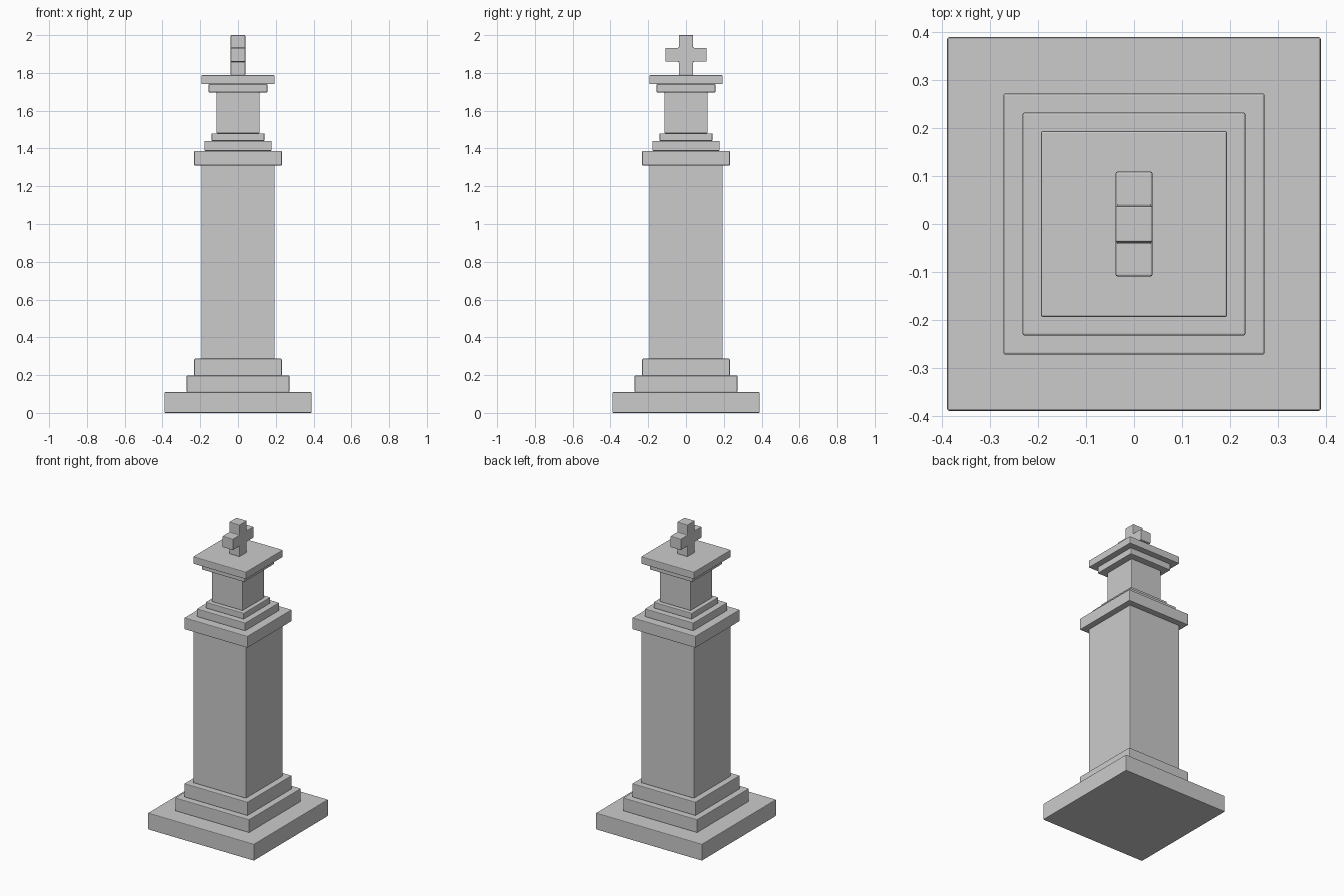
import bpy, bmesh

if "Cube" in bpy.data.objects:
    bpy.data.objects.remove(bpy.data.objects["Cube"])


def finish(obj, width=0.004):
    # small softened edges
    m = obj.modifiers.new("edge_bevel", 'BEVEL')
    m.width = width
    m.segments = 2
    m.limit_method = 'ANGLE'


def block(name, half, z0, z1):
    bpy.ops.mesh.primitive_cube_add(size=1, location=(0, 0, (z0 + z1) / 2))
    o = bpy.context.object
    o.name = name
    o.scale = (2 * half, 2 * half, z1 - z0)
    bpy.ops.object.transform_apply(location=False, rotation=False, scale=True)
    finish(o)


# stacked square courses: name, half width, top height
z = 0.0
for name, half, top in [
    ("base_slab", 0.389, 0.11),
    ("lower_step", 0.272, 0.197),
    ("upper_step", 0.232, 0.287),
    ("shaft", 0.194, 1.31),
    ("shaft_cap", 0.232, 1.387),
    ("neck_lower_step", 0.178, 1.44),
    ("neck_upper_step", 0.14, 1.48),
    ("neck", 0.114, 1.697),
    ("cornice", 0.156, 1.74),
    ("top_slab", 0.194, 1.788),
]:
    block(name, half, z, top)
    z = top

# cross: half outline mirrored in y, extruded along x
w, arm, depth = 0.038, 0.109, 0.0385
right = [(w, z), (w, 1.859), (arm, 1.859), (arm, 1.933), (w, 1.933), (w, 2.0)]
outline = right + [(-y, h) for y, h in reversed(right)]
bm = bmesh.new()
face = bm.faces.new([bm.verts.new((-depth, y, h)) for y, h in outline])
ext = bmesh.ops.extrude_face_region(bm, geom=[face])
verts = [g for g in ext["geom"] if isinstance(g, bmesh.types.BMVert)]
bmesh.ops.translate(bm, verts=verts, vec=(2 * depth, 0, 0))
bmesh.ops.recalc_face_normals(bm, faces=bm.faces)
mesh = bpy.data.meshes.new("cross")
bm.to_mesh(mesh)
bm.free()
cross = bpy.data.objects.new("cross", mesh)
bpy.context.collection.objects.link(cross)
finish(cross)
